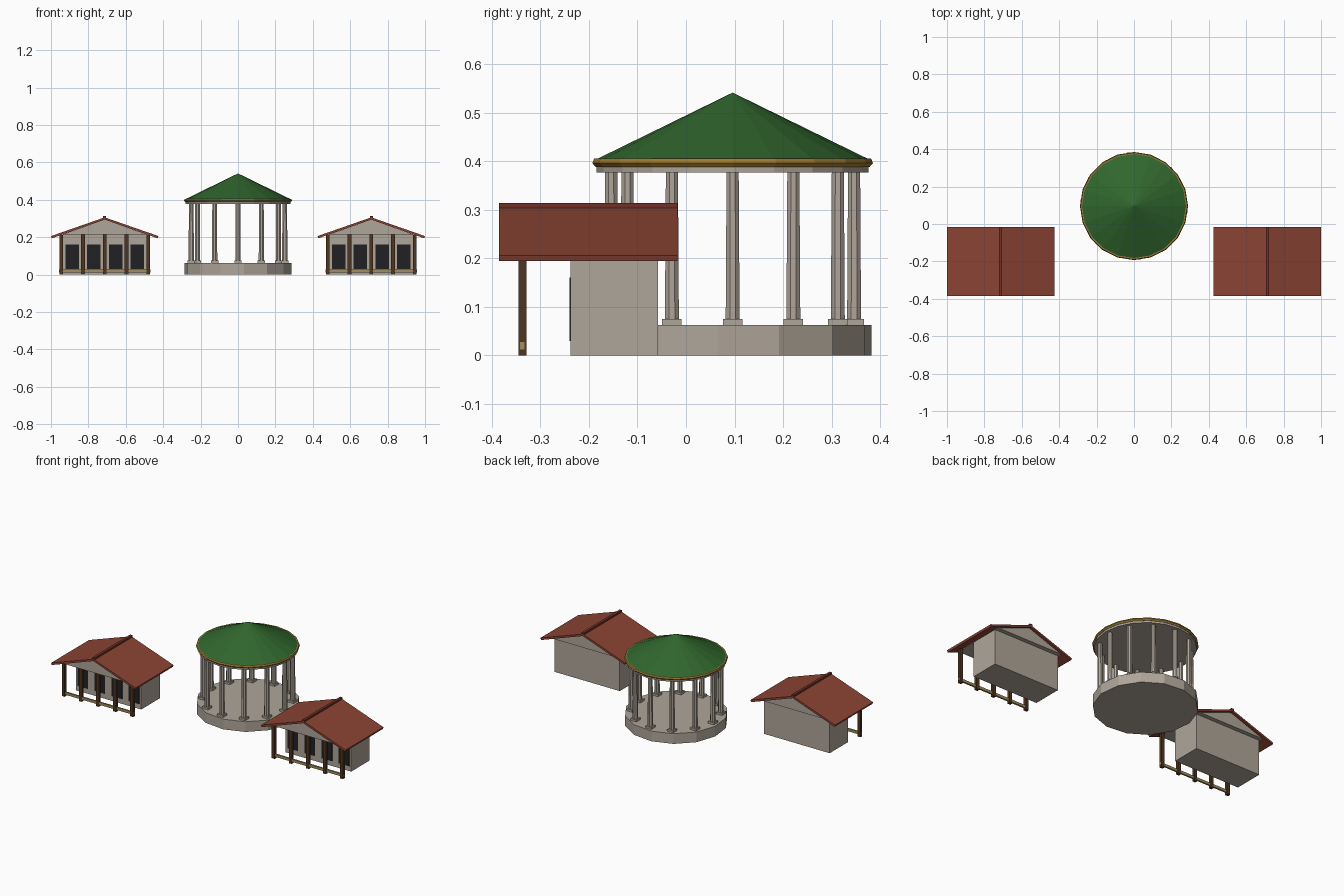
import bpy, bmesh, math
from mathutils import Matrix, Vector

if "Cube" in bpy.data.objects:
    bpy.data.objects.remove(bpy.data.objects["Cube"], do_unlink=True)


def material(name, r, g, b):
    m = bpy.data.materials.new(name)
    m.use_nodes = True
    m.diffuse_color = (r, g, b, 1)
    node = m.node_tree.nodes["Principled BSDF"]
    node.inputs["Base Color"].default_value = (r, g, b, 1)
    node.inputs["Roughness"].default_value = 0.9
    return m


STONE = material("pale stone", 0.43, 0.38, 0.32)
GREEN = material("green roofing", 0.03, 0.135, 0.027)
GOLD = material("gold trim", 0.34, 0.2, 0.035)
RED = material("red roof tile", 0.26, 0.057, 0.034)
RIDGE = material("dark red ridge", 0.16, 0.03, 0.02)
WOOD = material("dark timber", 0.08, 0.035, 0.014)
TAN = material("tan timber", 0.36, 0.27, 0.11)
DARK = material("dark opening", 0.015, 0.015, 0.017)


def finish(bm, name, mat):
    bmesh.ops.recalc_face_normals(bm, faces=bm.faces)
    mesh = bpy.data.meshes.new(name)
    bm.to_mesh(mesh)
    bm.free()
    mesh.materials.append(mat)
    ob = bpy.data.objects.new(name, mesh)
    bpy.context.collection.objects.link(ob)
    return ob


def box(name, mat, x, y, z):
    """Box from (low, high) ranges on each axis."""
    bm = bmesh.new()
    size = [b - a for a, b in (x, y, z)]
    mid = Vector([(a + b) / 2 for a, b in (x, y, z)])
    bmesh.ops.create_cube(bm, size=1, matrix=Matrix.Translation(mid) @ Matrix.Diagonal((*size, 1)))
    return finish(bm, name, mat)


def cone(name, mat, sides, r1, r2, z1, z2, centre, turn=0.0):
    bm = bmesh.new()
    place = Matrix.Translation((*centre, (z1 + z2) / 2)) @ Matrix.Rotation(turn, 4, "Z")
    bmesh.ops.create_cone(bm, cap_ends=True, segments=sides, radius1=r1, radius2=r2,
                          depth=z2 - z1, matrix=place)
    return finish(bm, name, mat)


def extrude_profile(name, mat, points, y0, y1):
    """Outline in x and z, extruded along y."""
    bm = bmesh.new()
    face = bm.faces.new([bm.verts.new((x, y0, z)) for x, z in points])
    grown = bmesh.ops.extrude_face_region(bm, geom=[face])["geom"]
    bmesh.ops.translate(bm, vec=(0, y1 - y0, 0),
                        verts=[v for v in grown if isinstance(v, bmesh.types.BMVert)])
    return finish(bm, name, mat)


# Round pavilion
CENTRE = (0, 0.096)
SIDES = 20
cone("pavilion_base", STONE, 14, 0.288, 0.288, 0, 0.0625, CENTRE, math.radians(6.6))
cone("pavilion_beam", STONE, SIDES, 0.28, 0.28, 0.377, 0.395, CENTRE)
cone("pavilion_roof", GREEN, SIDES, 0.284, 0, 0.402, 0.541, CENTRE)

# Gold cornice: a lathed ring with a bevelled section
bm = bmesh.new()
section = [(0.276, 0.39), (0.282, 0.388), (0.289, 0.396), (0.285, 0.405), (0.274, 0.405)]
rings = []
for i in range(SIDES):
    a = 2 * math.pi * i / SIDES
    rings.append([bm.verts.new((CENTRE[0] + r * math.cos(a), CENTRE[1] + r * math.sin(a), z))
                  for r, z in section])
for i, ring in enumerate(rings):
    after = rings[(i + 1) % SIDES]
    for j in range(len(section)):
        k = (j + 1) % len(section)
        bm.faces.new((ring[j], after[j], after[k], ring[k]))
finish(bm, "pavilion_cornice", GOLD)

# Twelve columns with square plinths
for i in range(12):
    a = math.radians(30 * i)
    x, y = CENTRE[0] + 0.25 * math.cos(a), CENTRE[1] + 0.25 * math.sin(a)
    box(f"plinth_{i + 1}", STONE, (x - 0.02, x + 0.02), (y - 0.02, y + 0.02), (0.0625, 0.075))
    cone(f"column_{i + 1}", STONE, 8, 0.0155, 0.0135, 0.075, 0.378, (x, y), math.radians(22.5))


# Gabled houses
def house(side, cx):
    front, back = -0.385, -0.017
    half, eave, peak, thick = 0.287, 0.206, 0.306, 0.012

    box(f"{side}_house_walls", STONE, (cx - 0.222, cx + 0.222), (-0.238, -0.058), (0, 0.215))
    extrude_profile(f"{side}_house_gable", STONE,
                    [(cx - 0.222, 0.215), (cx + 0.222, 0.215), (cx, peak - thick)],
                    front + 0.015, back - 0.015)

    # Two roof slopes and the ridge
    for end, s in (("west", -1), ("east", 1)):
        extrude_profile(f"{side}_house_roof_{end}", RED,
                        [(cx, peak), (cx + s * half, eave),
                         (cx + s * (half - 0.004), eave - thick), (cx, peak - thick)], front, back)
    box(f"{side}_house_ridge", RIDGE, (cx - 0.008, cx + 0.008), (front, back), (peak - 0.012, 0.314))

    # Porch posts and low rail
    for i in range(5):
        x = cx + (i - 2) * 0.116
        top = 0.215 if abs(i - 2) < 2 else 0.212
        box(f"{side}_porch_post_{i + 1}", WOOD, (x - 0.01, x + 0.01), (-0.345, -0.328), (0, top))
    box(f"{side}_porch_rail", TAN, (cx - 0.244, cx + 0.244), (-0.342, -0.332), (0.012, 0.028))

    # Dark openings between the posts
    for i in range(4):
        x = cx + (i - 1.5) * 0.116
        box(f"{side}_opening_{i + 1}", DARK, (x - 0.036, x + 0.036), (-0.24, -0.237), (0.03, 0.16))


house("left", 0.7125)
house("right", -0.7125)
